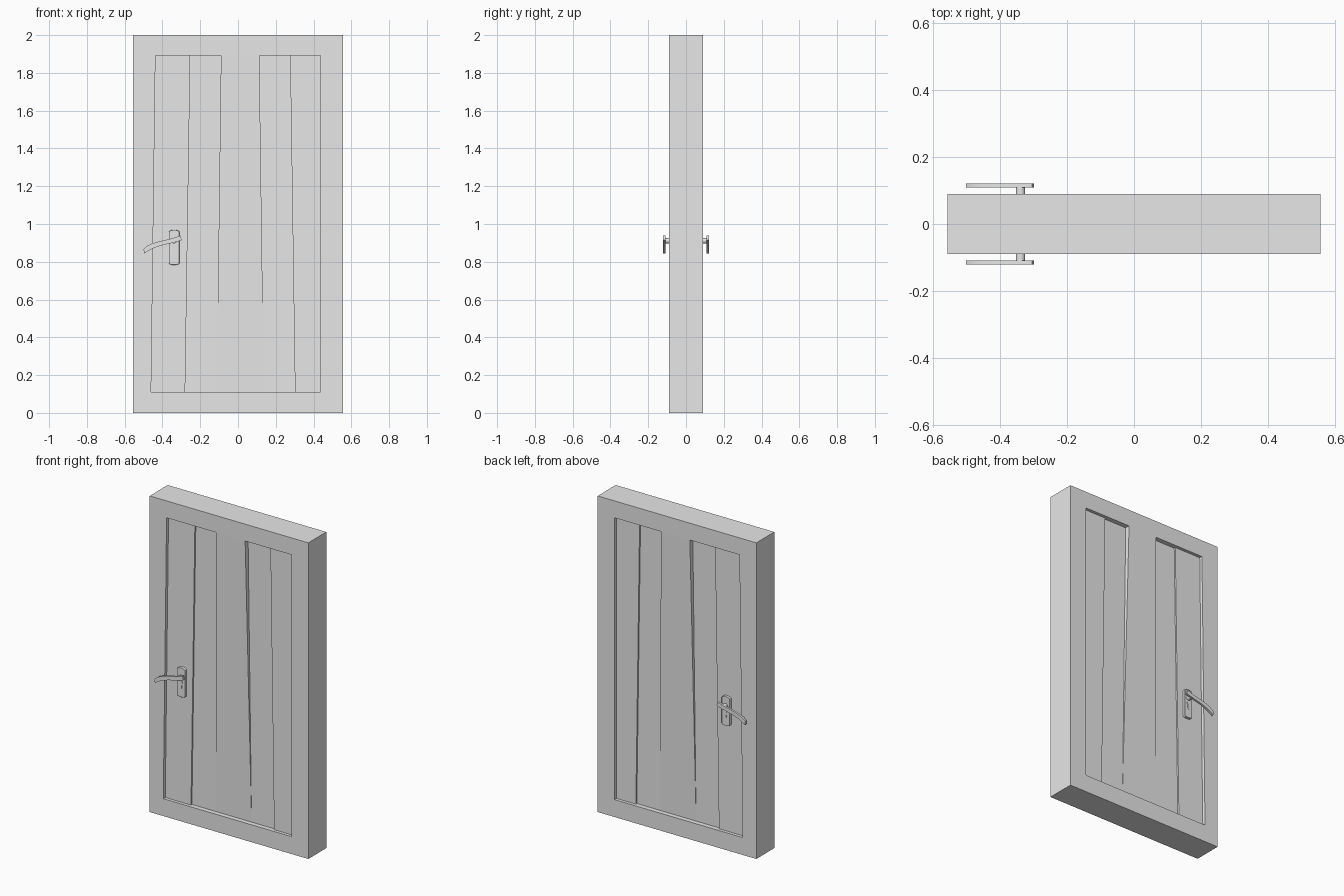
import bpy, bmesh, math
from mathutils import Vector
from mathutils.geometry import interpolate_bezier

cube = bpy.data.objects.get("Cube")
if cube:
    bpy.data.objects.remove(cube, do_unlink=True)

grey = bpy.data.materials.new("plain_grey")
grey.use_nodes = True
grey.diffuse_color = (0.8, 0.8, 0.8, 1)
grey.node_tree.nodes["Principled BSDF"].inputs["Base Color"].default_value = grey.diffuse_color


def finish(name, bm):
    """Clean up the mesh and add it to the scene."""
    bmesh.ops.remove_doubles(bm, verts=bm.verts, dist=1e-5)
    bmesh.ops.recalc_face_normals(bm, faces=bm.faces)
    mesh = bpy.data.meshes.new(name)
    bm.to_mesh(mesh)
    bm.free()
    mesh.materials.append(grey)
    obj = bpy.data.objects.new(name, mesh)
    bpy.context.collection.objects.link(obj)
    return obj


def add_face(bm, points):
    """Add a polygon, skipping repeated corners."""
    unique = list(dict.fromkeys(points))
    if len(unique) > 2:
        bm.faces.new([bm.verts.new(p) for p in unique])


# Door slab with tapered planks sunk into both sides
W, D, H = 0.555, 0.09, 2.0
Z_LOW, Z_HIGH = 0.11, 1.893
top_x = [-0.437, -0.253, -0.09, 0.113, 0.276, 0.438]
low_x = [-0.46, -0.28, -0.113, 0.137, 0.302, 0.438]
OUTER, INNER = 0.02, 0.03
# Sunken depth of each plank at its top and bottom; the middle one slopes
depths = [(OUTER, OUTER), (INNER, INNER), (0, INNER), (INNER, INNER), (OUTER, OUTER)]

bm = bmesh.new()
for side in (-1, 1):
    def top(i, d):
        return (top_x[i], side * (D - d), Z_HIGH)

    def low(i, d):
        return (low_x[i], side * (D - d), Z_LOW)

    def corner(x, z):
        return (x, side * D, z)

    n = len(top_x)
    # Flat frame: head, sill and jambs
    add_face(bm, [corner(-W, H), corner(W, H)] + [top(i, 0) for i in reversed(range(n))])
    add_face(bm, [corner(-W, 0), corner(W, 0)] + [low(i, 0) for i in reversed(range(n))])
    for x, i in ((-W, 0), (W, n - 1)):
        add_face(bm, [corner(x, 0), corner(x, H), top(i, 0), low(i, 0)])
    # Planks and the reveals above and below them
    for i, (a, b) in enumerate(depths):
        add_face(bm, [top(i, a), top(i + 1, a), low(i + 1, b), low(i, b)])
        add_face(bm, [top(i, 0), top(i + 1, 0), top(i + 1, a), top(i, a)])
        add_face(bm, [low(i, 0), low(i + 1, 0), low(i + 1, b), low(i, b)])
    # Steps between neighbouring planks
    steps = [(0, 0)] + depths + [(0, 0)]
    for i in range(n):
        (a, b), (c, d) = steps[i], steps[i + 1]
        add_face(bm, [top(i, a), low(i, b), low(i, d), top(i, c)])
# Outer edges of the slab
ring = [(-W, 0), (W, 0), (W, H), (-W, H)]
for (x0, z0), (x1, z1) in zip(ring, ring[1:] + ring[:1]):
    add_face(bm, [(x0, -D, z0), (x1, -D, z1), (x1, D, z1), (x0, D, z0)])
finish("door_slab", bm)


def fitting(name, outline, y_near, y_far, bevel=0):
    """Extrude an x-z outline on the front and mirror it to the back."""
    bm = bmesh.new()
    face = bm.faces.new([bm.verts.new((x, -y_near, z)) for x, z in outline])
    out = bmesh.ops.extrude_face_region(bm, geom=[face])["geom"]
    moved = [v for v in out if isinstance(v, bmesh.types.BMVert)]
    bmesh.ops.translate(bm, verts=moved, vec=(0, y_near - y_far, 0))
    obj = finish(name, bm)
    if bevel:
        mod = obj.modifiers.new("soft_edge", "BEVEL")
        mod.width, mod.segments = bevel, 2
        mod.limit_method, mod.angle_limit = "ANGLE", math.radians(40)
    mirror = obj.modifiers.new("both_sides", "MIRROR")
    mirror.use_axis = (False, True, False)
    bpy.ops.object.select_all(action="DESELECT")
    obj.select_set(True)
    bpy.context.view_layer.objects.active = obj
    bpy.ops.object.shade_smooth_by_angle(angle=math.radians(35))
    return obj


def arc(cx, cz, rx, rz, start, end, count):
    angles = [math.radians(start + (end - start) * i / count) for i in range(count + 1)]
    return [(cx + rx * math.cos(a), cz + rz * math.sin(a)) for a in angles]


def bezier(points, count):
    return [(p.x, p.y) for p in interpolate_bezier(*[Vector(p) for p in points], count)]


# Backplate with gently bowed ends
X = -0.338
plate = arc(X, 0.957, 0.028, 0.012, 0, 180, 10) + arc(X, 0.793, 0.028, 0.01, 180, 360, 10)
fitting("handle_backplate", plate, 0.065, 0.087, 0.002)

# Spindle joining plate and lever
fitting("handle_spindle", arc(X, 0.911, 0.014, 0.014, 0, 345, 23), 0.08, 0.112)

# Curved lever
upper = bezier([(-0.5, 0.868), (-0.45, 0.915), (-0.39, 0.905), (-0.304, 0.939)], 14)
lower = bezier([(-0.298, 0.914), (-0.37, 0.89), (-0.44, 0.888), (-0.497, 0.843)], 14)
fitting("handle_lever", upper + lower, 0.108, 0.121)

# Keyhole cover, round above and narrow below
cover = arc(X, 0.878, 0.011, 0.011, -40, 220, 14) + [(X - 0.005, 0.838), (X + 0.005, 0.838)]
fitting("keyhole_cover", cover, 0.085, 0.09)
